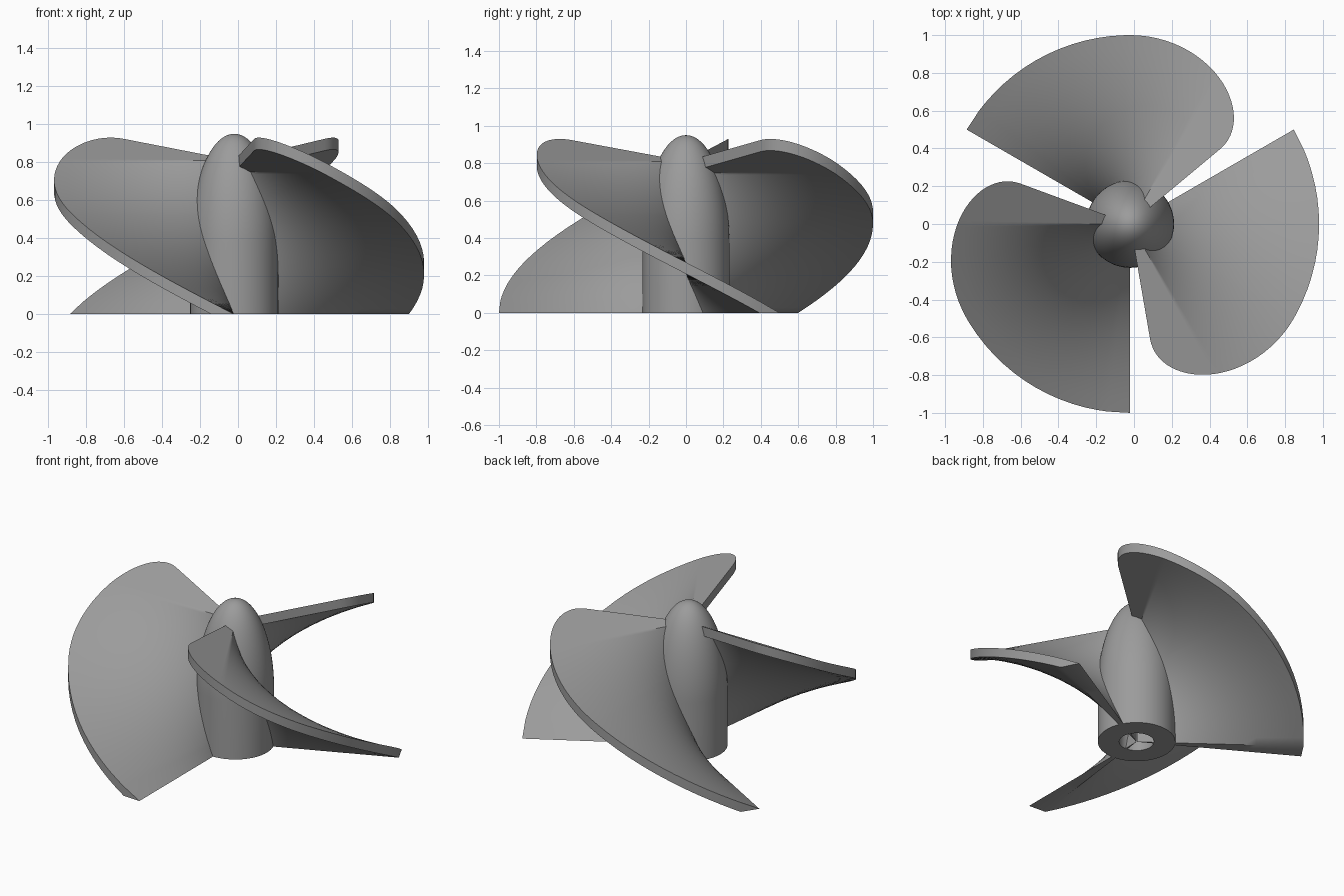
import bpy, bmesh, math
from mathutils import Vector
from mathutils.geometry import interpolate_bezier

if "Cube" in bpy.data.objects:
    bpy.data.objects.remove(bpy.data.objects["Cube"])

CX = -0.02          # shaft axis position
PITCH = 0.009       # rise per degree of the helical blade
THICK = 0.062       # vertical blade thickness
CELLS = 14          # radial divisions of a blade

grey = bpy.data.materials.new("grey metal")
grey.diffuse_color = (0.33, 0.33, 0.33, 1)
grey.use_nodes = True
grey.node_tree.nodes["Principled BSDF"].inputs["Base Color"].default_value = grey.diffuse_color


def finish(bm, name):
    bmesh.ops.remove_doubles(bm, verts=bm.verts, dist=1e-5)
    bmesh.ops.recalc_face_normals(bm, faces=bm.faces)
    mesh = bpy.data.meshes.new(name)
    bm.to_mesh(mesh)
    bm.free()
    mesh.materials.append(grey)
    ob = bpy.data.objects.new(name, mesh)
    ob.location.x = CX
    bpy.context.collection.objects.link(ob)
    bpy.ops.object.select_all(action='DESELECT')
    ob.select_set(True)
    bpy.context.view_layer.objects.active = ob
    bpy.ops.object.shade_smooth_by_angle(angle=math.radians(35))
    return ob


# Hub: bullet profile with a blind shaft bore, spun around the axis
def make_hub():
    nose = interpolate_bezier(Vector((0.232, 0, 0.38)), Vector((0.232, 0, 0.65)),
                              Vector((0.14, 0, 0.95)), Vector((0, 0, 0.95)), 24)
    profile = [Vector((0, 0, 0.72)), Vector((0.104, 0, 0.72)),
               Vector((0.104, 0, 0)), Vector((0.232, 0, 0))] + nose
    bm = bmesh.new()
    vs = [bm.verts.new(p) for p in profile]
    es = [bm.edges.new(pair) for pair in zip(vs, vs[1:])]
    bmesh.ops.spin(bm, geom=vs + es, cent=(0, 0, 0), axis=(0, 0, 1),
                   angle=2 * math.pi, steps=64)
    return finish(bm, "hub")


# Blade outline as (sweep angle, tip radius): circular rim, then a rounded leading corner
def blade_rows():
    rows = [(0, 1.0), (THICK / PITCH, 1.0)] + [(a, 1.0) for a in range(10, 60, 4)]
    tip = interpolate_bezier(Vector((60, 1, 0)), Vector((85, 1, 0)),
                             Vector((110, 0.82, 0)), Vector((110.2, 0.62, 0)), 28)
    for p, q in zip(tip, tip[1:]):
        rows.append((p.x, p.y))
        if p.x < 90 < q.x:
            f = (90 - p.x) / (q.x - p.x)
            rows.append((90, p.y + f * (q.y - p.y)))
    return rows + [(tip[-1].x, tip[-1].y)]


# Helical blade that turns into a flat plane past a quarter turn, cut off at z = 0
def make_blade(name, start):
    bm = bmesh.new()
    top, low = [], []
    for sweep, radius in blade_rows():
        a = math.radians(start - sweep)
        t_row, l_row = [], []
        for i in range(CELLS + 1):
            r = 0.004 + (radius - 0.004) * i / CELLS
            z = PITCH * min(sweep, 90)
            if sweep > 90:
                z += 0.53 * r * math.sin(math.radians(sweep - 90))
            x, y = r * math.cos(a), r * math.sin(a)
            t_row.append(bm.verts.new((x, y, z)))
            l_row.append(bm.verts.new((x, y, max(0, z - THICK))))
        top.append(t_row)
        low.append(l_row)
    for j in range(len(top) - 1):
        for i in range(CELLS):
            for g in (top, low):
                bm.faces.new((g[j][i], g[j][i + 1], g[j + 1][i + 1], g[j + 1][i]))
        for i in (0, CELLS):        # root and rim walls
            bm.faces.new((top[j][i], top[j + 1][i], low[j + 1][i], low[j][i]))
    for j in (0, -1):               # trailing and leading walls
        for i in range(CELLS):
            bm.faces.new((top[j][i], top[j][i + 1], low[j][i + 1], low[j][i]))
    bmesh.ops.dissolve_degenerate(bm, edges=bm.edges, dist=1e-6)
    return finish(bm, name)


make_hub()
for n, start in enumerate((-90, 150, 30), 1):
    make_blade(f"blade_{n}", start)
